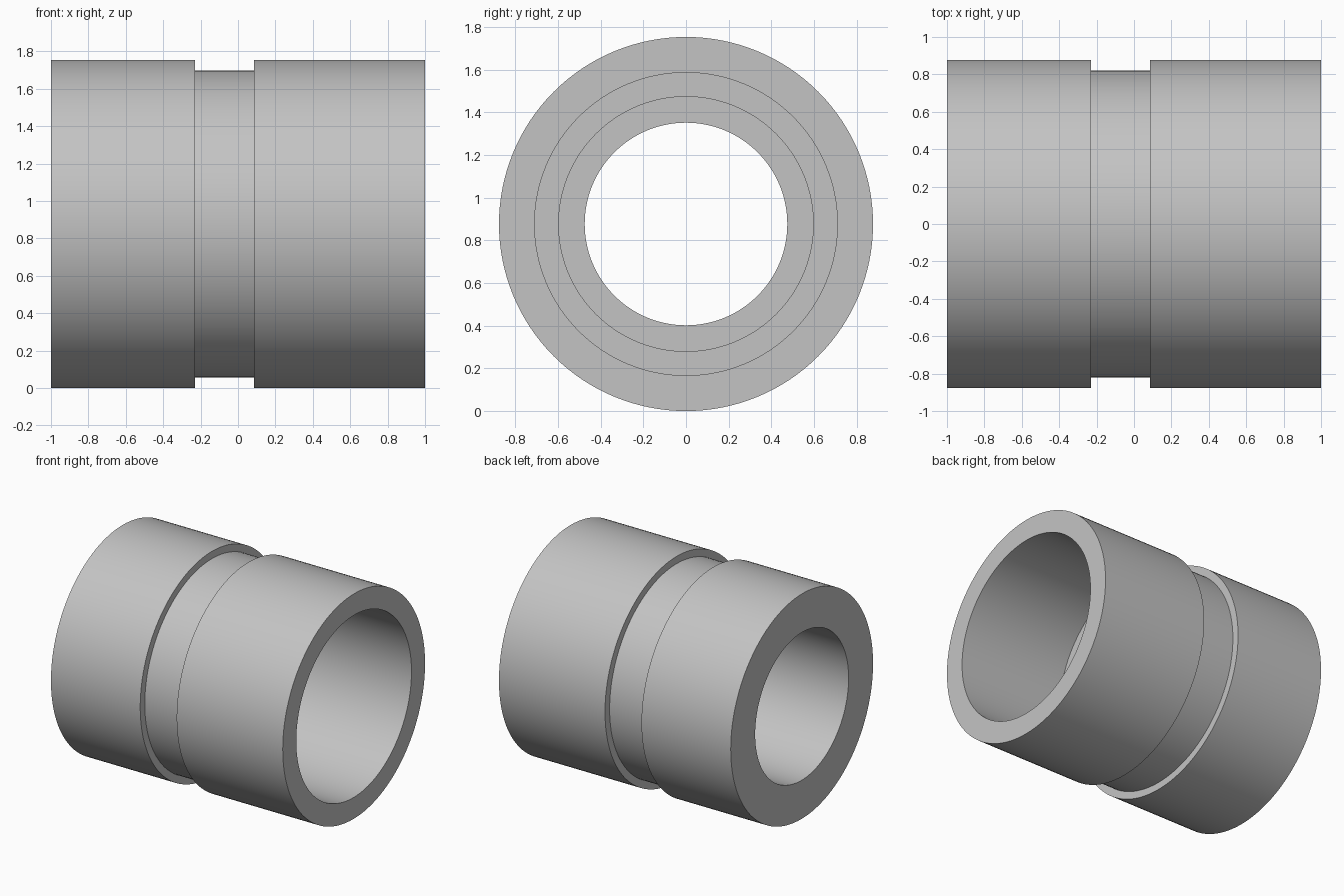
import bpy
import bmesh
import math
from mathutils import Matrix, Vector

cube = bpy.data.objects.get("Cube")
if cube:
    bpy.data.objects.remove(cube, do_unlink=True)

SEGMENTS = 128
OUTER = 0.877      # outer radius, also the height of the axis
GROOVE = 0.82      # radius at the bottom of the outer groove

# One flat colour
grey = bpy.data.materials.new("light grey")
grey.use_nodes = True
colour = (0.55, 0.55, 0.55, 1)
grey.diffuse_color = colour
grey.node_tree.nodes["Principled BSDF"].inputs["Base Color"].default_value = colour


def lathe_x(name, profile, height, material):
    """Revolve a closed (x, radius) profile about a horizontal axis."""
    bm = bmesh.new()
    rings = []
    for x, radius in profile:
        ring = []
        for i in range(SEGMENTS):
            turn = Matrix.Rotation(math.tau * i / SEGMENTS, 3, "X")
            ring.append(bm.verts.new(turn @ Vector((x, 0, radius))))
        rings.append(ring)
    for a, b in zip(rings, rings[1:] + rings[:1]):
        for i in range(SEGMENTS):
            j = (i + 1) % SEGMENTS
            bm.faces.new((a[i], a[j], b[j], b[i]))
    bmesh.ops.recalc_face_normals(bm, faces=bm.faces)
    mesh = bpy.data.meshes.new(name)
    bm.to_mesh(mesh)
    bm.free()
    mesh.materials.append(material)
    obj = bpy.data.objects.new(name, mesh)
    obj.location.z = height
    bpy.context.collection.objects.link(obj)
    bpy.ops.object.select_all(action="DESELECT")
    obj.select_set(True)
    bpy.context.view_layer.objects.active = obj
    bpy.ops.object.shade_smooth_by_angle(angle=math.radians(30))
    return obj


# Outside wall with its groove, then the stepped bore back to the start
outside = [(-1, OUTER), (-0.23, OUTER), (-0.23, GROOVE),
           (0.085, GROOVE), (0.085, OUTER), (1, OUTER)]
bore = [(1, 0.71), (0.09, 0.71), (0.09, 0.597), (-0.03, 0.597),
        (-0.03, 0.475), (-0.23, 0.475), (-0.23, 0.576), (-1, 0.576)]
lathe_x("stepped_sleeve", outside + bore, OUTER, grey)
